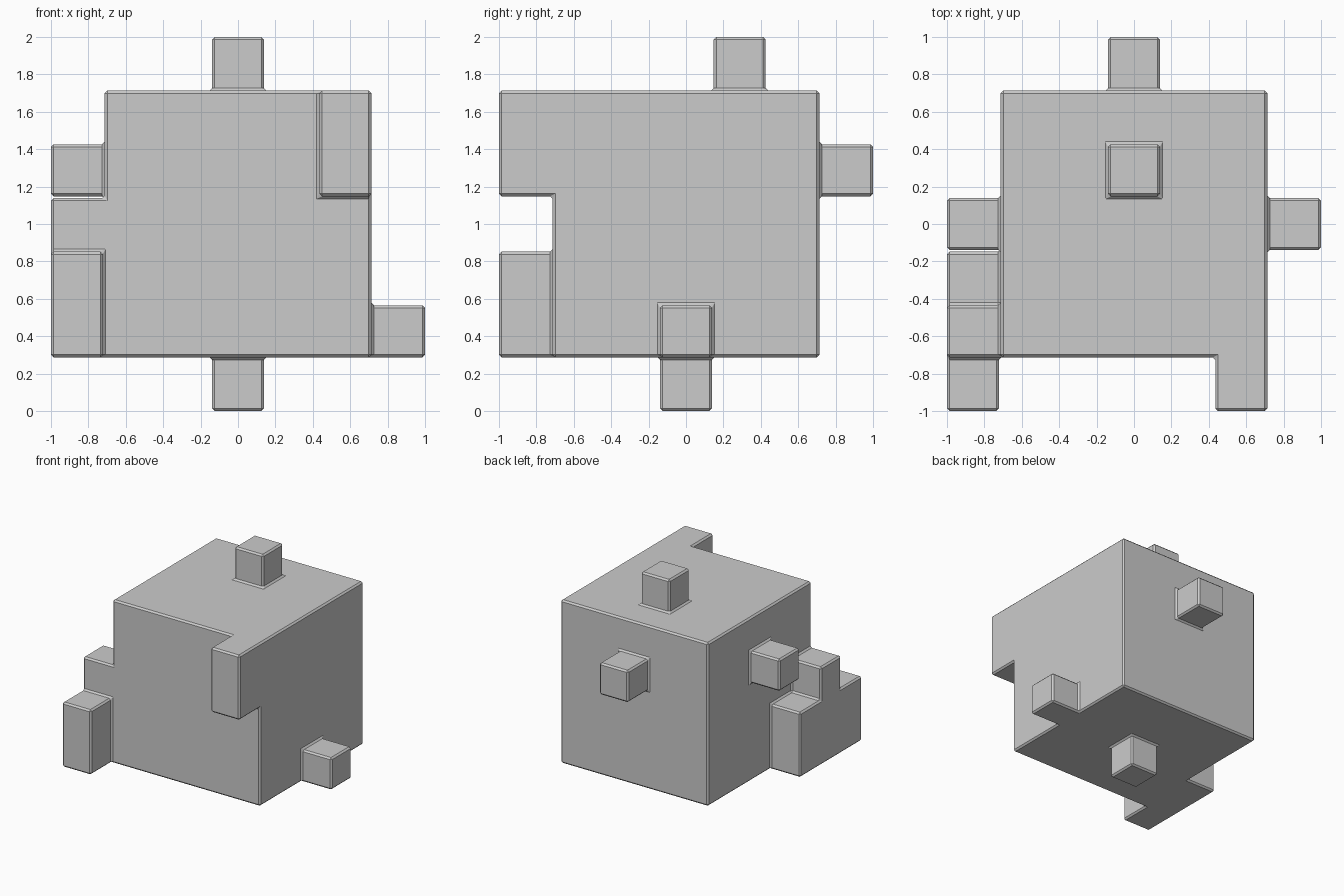
import bpy
import bmesh
from mathutils import Vector
from itertools import product

if "Cube" in bpy.data.objects:
    bpy.data.objects.remove(bpy.data.objects["Cube"])

INSET = 0.0045                 # faces sit slightly inside the 7x7x7 grid
U = (2 + 2 * INSET) / 7        # grid cell size
BEVEL = 0.014


def block(x, y, z):
    """Grid cells covered by the half-open index ranges."""
    return set(product(range(*x), range(*y), range(*z)))


cells = block((1, 6), (1, 6), (1, 6))      # main body
cells |= block((3, 4), (4, 5), (6, 7))     # top knob
cells |= block((3, 4), (3, 4), (0, 1))     # bottom knob
cells |= block((3, 4), (6, 7), (4, 5))     # back knob
cells |= block((6, 7), (3, 4), (1, 2))     # right knob
cells |= block((0, 1), (3, 4), (4, 5))     # left knob
cells |= block((5, 6), (0, 1), (4, 6))     # hanging front block
cells |= block((0, 1), (0, 3), (1, 3))     # stepped left block, low part
cells |= block((0, 1), (1, 2), (3, 4))     # stepped left block, high step

# Outer skin of the filled cells
bm = bmesh.new()
verts = {}


def vert(p):
    if p not in verts:
        verts[p] = bm.verts.new(((p[0] - 3.5) * U, (p[1] - 3.5) * U, p[2] * U - INSET))
    return verts[p]


for cell in sorted(cells):
    for axis, side in product(range(3), (0, 1)):
        near = list(cell)
        near[axis] += 2 * side - 1
        if tuple(near) in cells:
            continue
        a, b = (axis + 1) % 3, (axis + 2) % 3
        ring = []
        for da, db in ((0, 0), (1, 0), (1, 1), (0, 1)):
            p = list(cell)
            p[axis] += side
            p[a] += da
            p[b] += db
            ring.append(vert(tuple(p)))
        bm.faces.new(ring if side else ring[::-1])

# Pull every face inwards a little
bm.normal_update()
shifts = []
for v in bm.verts:
    normals = {tuple(round(c) for c in f.normal) for f in v.link_faces}
    shifts.append((v, sum((Vector(n) for n in normals), Vector())))
for v, n in shifts:
    v.co -= n * INSET

# Chamfer all outer and inner edges
bm.normal_update()
sharp = [e for e in bm.edges if e.calc_face_angle(0) > 0.5]
bmesh.ops.bevel(bm, geom=sharp, offset=BEVEL, offset_type='OFFSET', segments=1,
                profile=0.5, affect='EDGES', clamp_overlap=True)

mesh = bpy.data.meshes.new("knobbed_cube")
bm.to_mesh(mesh)
bm.free()
obj = bpy.data.objects.new("knobbed_cube", mesh)
bpy.context.collection.objects.link(obj)
